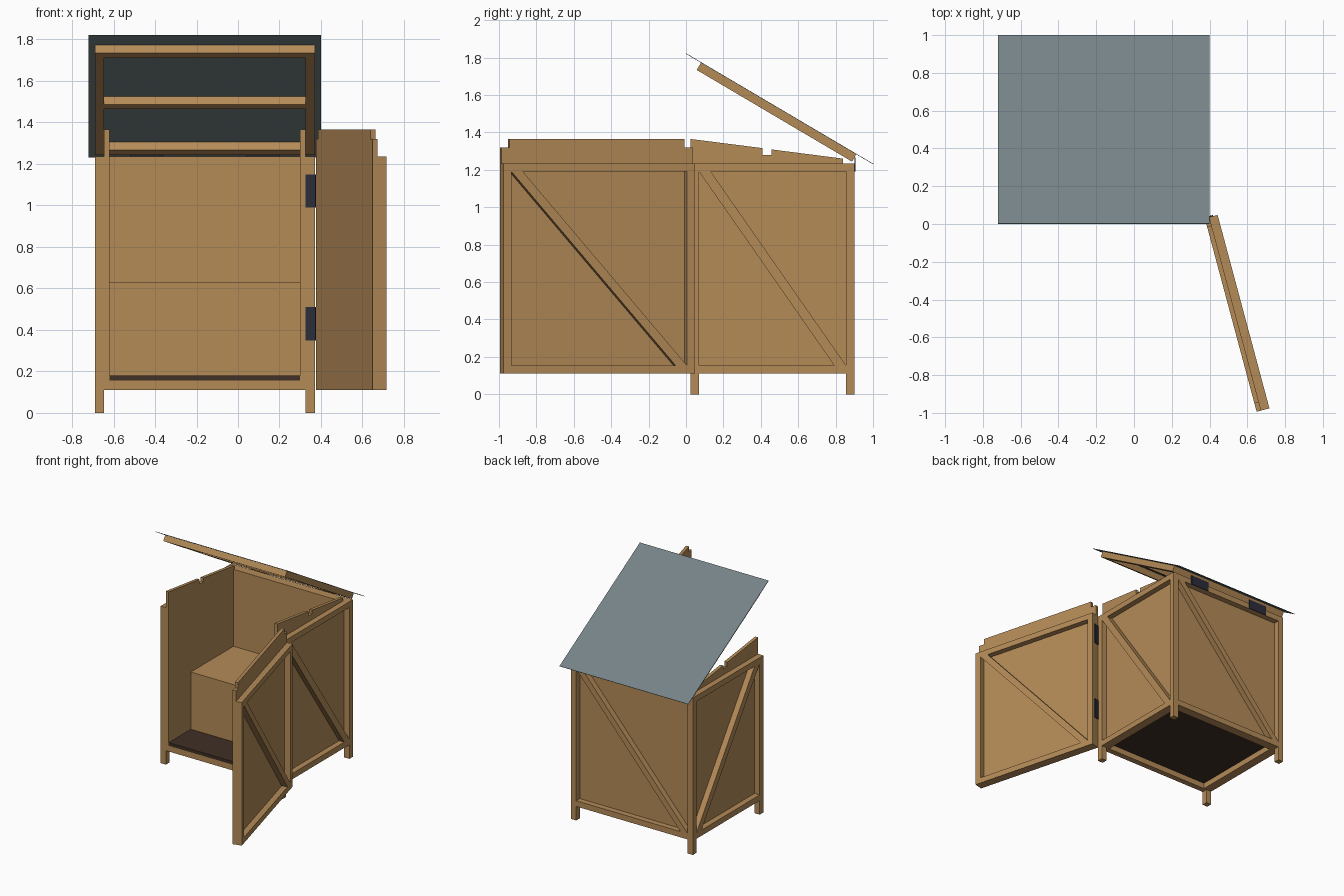
import bpy, bmesh
from math import radians, sin, cos, atan2
from mathutils import Matrix, Vector

cube = bpy.data.objects.get("Cube")
if cube:
    bpy.data.objects.remove(cube, do_unlink=True)


def material(name, rgb):
    m = bpy.data.materials.new(name)
    m.use_nodes = True
    m.diffuse_color = (*rgb, 1)
    m.node_tree.nodes["Principled BSDF"].inputs["Base Color"].default_value = (*rgb, 1)
    return m


WOOD = material("tan wood", (0.46, 0.26, 0.097))
ROOF = material("slate grey", (0.18, 0.225, 0.24))
FLOOR = material("dark brown", (0.05, 0.029, 0.018))
METAL = material("dark metal", (0.024, 0.026, 0.042))


def basis(origin, u, d, v):
    """Local frame: u along the part, d through its thickness, v across it."""
    m = Matrix((Vector(u), Vector(d), Vector(v))).transposed().to_4x4()
    m.translation = origin
    return m


def prism(name, outline, d0, d1, mat, frame=Matrix()):
    """Extrude a (u, v) outline from depth d0 to d1."""
    bm = bmesh.new()
    face = bm.faces.new([bm.verts.new((u, d0, v)) for u, v in outline])
    ext = bmesh.ops.extrude_face_region(bm, geom=[face])["geom"]
    moved = [g for g in ext if isinstance(g, bmesh.types.BMVert)]
    bmesh.ops.translate(bm, vec=(0, d1 - d0, 0), verts=moved)
    bm.transform(frame)
    bmesh.ops.recalc_face_normals(bm, faces=bm.faces)
    me = bpy.data.meshes.new(name)
    bm.to_mesh(me)
    bm.free()
    me.materials.append(mat)
    ob = bpy.data.objects.new(name, me)
    bpy.context.collection.objects.link(ob)
    return ob


def box(name, u0, u1, d0, d1, v0, v1, mat=WOOD, frame=Matrix()):
    return prism(name, [(u0, v0), (u1, v0), (u1, v1), (u0, v1)], d0, d1, mat, frame)


T, P = 0.045, 0.025                  # timber and panel thickness
LEFT, RIGHT = -0.69, 0.37            # hut sides
FRONT, BACK = 0.025, 0.90
LOW, HIGH = 0.11, 1.235              # frame bottom and top
W, D = RIGHT - LEFT, BACK - FRONT


def braced_frame(name, width, frame, flip=False):
    """Top and bottom rails with a diagonal brace between them."""
    a, b, s = T, width - T, 0.063
    box(name + "_bottom_rail", a, b, 0, T, LOW, LOW + T, WOOD, frame)
    box(name + "_top_rail", a, b, 0, T, HIGH - T, HIGH, WOOD, frame)
    pts = [(a, HIGH - T), (a + s, HIGH - T), (b, LOW + T), (b - s, LOW + T)]
    if flip:
        pts = [(width - u, v) for u, v in pts]
    prism(name + "_brace", pts, 0, T, WOOD, frame)


# Corner legs
for side, x in (("right", LEFT), ("left", RIGHT - T)):
    for end, y in (("front", FRONT), ("back", BACK - T)):
        box(f"{end}_{side}_leg", x, x + T, y, y + T, 0, HIGH)

# Side walls with sloped, notched panels
side_outline = [(0, LOW), (0, 1.365), (0.385, 1.316), (0.385, 1.28), (0.433, 1.28),
                (0.433, 1.309), (0.815, 1.26), (0.815, HIGH), (D - T, HIGH), (D - T, LOW)]
for side, x, inward in (("right", LEFT, 1), ("left", RIGHT, -1)):
    f = basis((x, FRONT, 0), (0, 1, 0), (inward, 0, 0), (0, 0, 1))
    braced_frame(side + "_wall", D, f)
    prism(side + "_wall_panel", side_outline, T, T + P, WOOD, f)

# Back wall
f = basis((RIGHT, BACK, 0), (-1, 0, 0), (0, -1, 0), (0, 0, 1))
braced_frame("back_wall", W, f)
box("back_wall_panel", T + P, W - T - P, T, T + P, LOW, HIGH, WOOD, f)

# Front sill, floor and bench
inner_l, inner_r = LEFT + T + P, RIGHT - T - P
box("front_sill", LEFT + T, RIGHT - T, FRONT, FRONT + T, LOW, LOW + T)
box("floor", inner_l, inner_r, FRONT, BACK - T - P, LOW + T, 0.18, FLOOR)
box("bench", inner_l, inner_r, 0.30, BACK - T - P, 0.18, 0.63)

# Open door, swung past a right angle
swing = radians(15)
along = Vector((sin(swing), -cos(swing), 0))
inward = Vector((-cos(swing), -sin(swing), 0))
door = basis(Vector((0.375, 0.03, 0)) - inward * (T + P), along, inward, (0, 0, 1))
braced_frame("door", W, door, flip=True)
box("door_hinge_stile", 0, T, 0, T, LOW, HIGH, WOOD, door)
box("door_free_stile", W - T, W, 0, T, LOW, HIGH, WOOD, door)
step = 1.32
prism("door_panel", [(0, LOW), (W, LOW), (W, step), (W - T, step), (W - T, 1.365),
                     (T, 1.365), (T, step), (0, step)], T, T + P, WOOD, door)

# Door hinges: one leaf on the leg, one on the door edge
for name, z in (("lower", 0.35), ("upper", 0.99)):
    box(name + "_hinge_leg_leaf", RIGHT - T, RIGHT + 0.004, FRONT - 0.006, FRONT,
        z, z + 0.16, METAL)
    box(name + "_hinge_door_leaf", -0.006, 0, P, T + P, z, z + 0.16, METAL, door)

# Raised roof: sheet on a batten frame
tilt = atan2(0.59, 1.0)
c, s = cos(tilt), sin(tilt)
roof = basis((0, 0, 1.82), (0, c, -s), (0, -s, -c), (1, 0, 0))
box("roof_sheet", 0, 1 / c, -0.003, 0, -0.72, 0.40, ROOF, roof)
start, end = 0.093, 1.057
for name, x in (("right", LEFT), ("left", RIGHT - T)):
    box(name + "_roof_batten", start + T, end, 0, T, x, x + T, WOOD, roof)
box("top_roof_batten", start, start + T, 0, T, LEFT, RIGHT, WOOD, roof)
for name, u in (("middle", 0.578), ("lower", end - T)):
    box(name + "_roof_batten", u, u + T, 0, T, LEFT + T, RIGHT - T, WOOD, roof)

# Roof hinges on the back rail
for name, x in (("right", -0.52), ("left", 0.04)):
    box(name + "_roof_hinge", x, x + 0.16, BACK, BACK + 0.006, HIGH - T, HIGH + 0.03, METAL)
